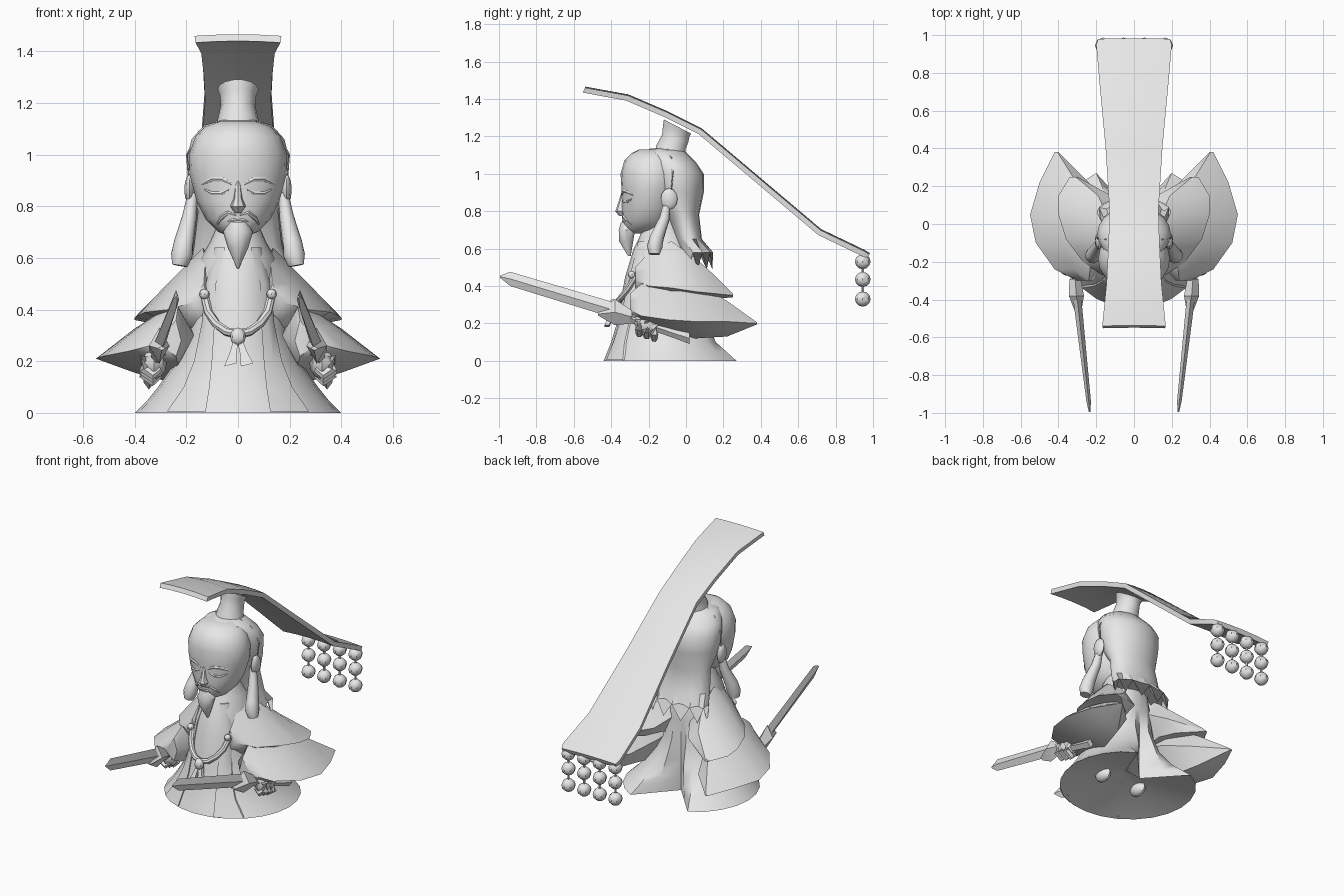
import bpy, bmesh, math
from mathutils import Vector

if "Cube" in bpy.data.objects:
    bpy.data.objects.remove(bpy.data.objects["Cube"])

clay = bpy.data.materials.new("plain grey")
clay.use_nodes = True
clay.diffuse_color = (0.8, 0.8, 0.8, 1)
clay.node_tree.nodes["Principled BSDF"].inputs["Base Color"].default_value = (0.8, 0.8, 0.8, 1)


def skin(name, sections, mirror=False, angle=40):
    """Join matching closed sections into one capped solid."""
    bm = bmesh.new()
    rows = [[bm.verts.new(p) for p in s] for s in sections]
    n = len(rows[0])
    for a, b in zip(rows, rows[1:]):
        for i in range(n):
            j = (i + 1) % n
            bm.faces.new((a[i], a[j], b[j], b[i]))
    bm.faces.new(rows[0])
    bm.faces.new(rows[-1])
    bmesh.ops.recalc_face_normals(bm, faces=bm.faces)
    mesh = bpy.data.meshes.new(name)
    bm.to_mesh(mesh)
    bm.free()
    mesh.materials.append(clay)
    obj = bpy.data.objects.new(name, mesh)
    bpy.context.collection.objects.link(obj)
    if mirror:
        obj.modifiers.new("Mirror", "MIRROR").use_mirror_merge = False
    bpy.ops.object.select_all(action="DESELECT")
    obj.select_set(True)
    bpy.context.view_layer.objects.active = obj
    bpy.ops.object.shade_smooth_by_angle(angle=math.radians(angle))
    return obj


def rings(rows, n=16, x=0):
    """Stack ellipses given as (z, half width, front y, back y)."""
    turns = [math.tau * i / n for i in range(n)]
    return [[(x + rx * math.cos(a), (y0 + y1) / 2 + (y1 - y0) / 2 * math.sin(a), z) for a in turns]
            for z, rx, y0, y1 in rows]


def loft(name, rows, n=16, x=0, mirror=False):
    return skin(name, rings(rows, n, x), mirror)


def front_y(rows, x, z):
    """Front surface of a loft at a given x and z."""
    rows = sorted(rows)
    for a, b in zip(rows, rows[1:]):
        if a[0] <= z <= b[0]:
            t = (z - a[0]) / (b[0] - a[0])
            rx, y0, y1 = [p + (q - p) * t for p, q in zip(a[1:], b[1:])]
            s = math.sqrt(max(0.05, 1 - (x / rx) ** 2))
            return (y0 + y1) / 2 - (y1 - y0) / 2 * s
    return rows[0][2]


def tube(name, path, mirror=False, n=8):
    """Round tube through (x, y, z, radius) points."""
    pts = [Vector(p[:3]) for p in path]
    sections = []
    for k, p in enumerate(pts):
        d = pts[min(k + 1, len(pts) - 1)] - pts[max(k - 1, 0)]
        q = d.to_track_quat("Z", "Y")
        sections.append([p + q @ Vector((math.cos(math.tau * i / n), math.sin(math.tau * i / n), 0)) * path[k][3]
                         for i in range(n)])
    return skin(name, sections, mirror)


def ball(name, x, y, z, rx, ry, rz, mirror=False, n=8):
    rows = [(z - rz * math.cos(math.pi * k / 6), rx * s, y - ry * s, y + ry * s)
            for k in range(7) for s in [max(0.05, math.sin(math.pi * k / 6))]]
    return loft(name, rows, n, x, mirror)


def blade(name, rows):
    """Diamond bar along y from (x, y, z, half height, half thickness)."""
    return skin(name, [[(x - t, y, z), (x, y, z + h), (x + t, y, z), (x, y, z - h)]
                       for x, y, z, h, t in rows], True, 20)


def sleeve(name, rows):
    """Pointed lens sections along y: inner x, outer x, inner z, edge z, top, bottom."""
    sections = []
    for y, xi, xo, zi, ze, top, bot in rows:
        w = xo - xi
        sections.append([(xi, y, zi), (xi + w * .25, y, top), (xi + w * .62, y, top * .55 + ze * .45),
                         (xo, y, ze), (xi + w * .62, y, bot * .6 + ze * .4), (xi + w * .25, y, bot)])
    return skin(name, sections, True, 50)


# Robe with a hollow underside, its back split into two pointed tails
robe = [(0, .40, -.44, .33), (.05, .35, -.42, .26), (.1, .31, -.40, .2), (.2, .24, -.37, .12),
        (.32, .19, -.35, .08), (.45, .165, -.325, .07), (.6, .145, -.28, .05),
        (.66, .11, -.25, .01), (.75, .07, -.22, -.05)]
skin("robe", [[(x, min(y, .05 + 1.1 * abs(x)), z) for x, y, z in ring]
              for ring in rings([(.1, .02, -.1, -.06)] + robe, 24)])
ball("foot", .13, -.12, .05, .035, .06, .04, True)

# Robe lapels laid on the front surface
lapel = []
for z, x, w in ((.005, .2, .075), (.1, .16, .05), (.2, .135, .035), (.35, .115, .025), (.5, .105, .02), (.64, .07, .02)):
    lapel.append([(x + side * w, front_y(robe, x + side * w, z) + dy, z)
                  for side, dy in ((-1, .01), (-1, -.008), (0, -.01), (1, -.008), (1, .01))])
skin("lapel", lapel, True)

# Rope belt with knot and tails
tube("rope_belt", [(x, front_y(robe, x, z) - .02, z, .017)
                   for x, z in ((.0, .305), (.045, .315), (.085, .345), (.115, .39), (.13, .46))], True)
ball("rope_knob", .13, -.29, .46, .02, .02, .02, True)
ball("belt_knot", 0, -.39, .295, .03, .025, .035)
for name, x0, x1 in (("left_tail", .008, .035), ("right_tail", -.008, -.03)):
    tail = []
    for t, w in ((0, .01), (.5, .014), (1, .024)):
        x, y, z = x0 + (x1 - x0) * t, -.395 - .04 * t, .28 - .1 * t
        tail.append([(x - w, y, z), (x + w, y, z + .012 * t), (x + w, y + .025, z + .012 * t), (x - w, y + .025, z)])
    skin(name, tail)

# Two tiers of wide pointed sleeves
sleeve("upper_sleeve", [
    (-.27, .12, .17, .45, .43, .50, .38), (-.20, .08, .27, .50, .40, .58, .30),
    (-.08, .06, .36, .50, .39, .64, .30), (.05, .06, .40, .45, .37, .55, .33),
    (.15, .12, .40, .40, .36, .46, .33), (.25, .30, .34, .35, .35, .36, .34)])
sleeve("lower_sleeve", [
    (-.30, .22, .30, .28, .27, .36, .22), (-.24, .17, .42, .30, .24, .41, .19),
    (-.10, .15, .52, .30, .22, .43, .16), (.05, .16, .55, .28, .21, .42, .12),
    (.22, .24, .50, .23, .21, .32, .13), (.38, .40, .42, .20, .20, .205, .195)])

# Swords and hands
blade("sword_blade", [(.235, -.995, .45, .005, .004), (.24, -.94, .438, .038, .012), (.30, -.40, .275, .042, .022)])
blade("sword_guard", [(.295, -.47, .25, .008, .015), (.305, -.38, .26, .07, .04), (.312, -.29, .235, .035, .03)])
blade("sword_grip", [(.31, -.32, .235, .025, .022), (.34, -.06, .145, .025, .02), (.345, .02, .12, .03, .022)])
ball("hand", .325, -.21, .2, .05, .065, .07, True)
tube("thumb", [(.29, -.22, .23, .02), (.29, -.27, .24, .02), (.325, -.285, .23, .012)], True)
for i in range(3):
    y, z = -.25 + i * .04, .02 - i * .012
    tube("finger", [(.36, y, .2 + z, .022), (.365, y, .15 + z, .022), (.33, y, .125 + z, .02), (.3, y, .15 + z, .012)], True, 6)

# Head
head = [(.68, .02, -.31, -.2), (.70, .075, -.33, -.12), (.75, .125, -.34, -.08), (.82, .16, -.345, -.05),
        (.92, .187, -.345, -.03), (1.0, .19, -.35, -.02), (1.07, .165, -.33, -.03),
        (1.11, .125, -.29, -.05), (1.13, .07, -.25, -.08)]
loft("head", head, 20)
loft("nose", [(.90, .01, -.345, -.31), (.83, .018, -.368, -.31), (.80, .03, -.378, -.31), (.775, .014, -.358, -.31)], 8)
loft("beard", [(.74, .035, -.35, -.28), (.70, .058, -.362, -.27), (.64, .04, -.36, -.28), (.56, .004, -.31, -.295)], 10)


def face_line(name, points, r):
    tube(name, [(x, front_y(head, x, z) + .002, z, r * s)
                for (x, z), s in zip(points, (.4, 1, 1, .4))], True, 6)


face_line("eyebrow", ((.025, .885), (.06, .905), (.1, .905), (.14, .885)), .01)
face_line("eyelid", ((.035, .865), (.065, .85), (.1, .85), (.13, .865)), .008)
face_line("moustache", ((.008, .765), (.04, .775), (.065, .755), (.08, .73)), .009)
face_line("lips", ((0, .745), (.012, .747), (.025, .745), (.04, .74)), .007)

# Ears, side locks and cap cord
ball("ear", .188, -.09, .865, .02, .045, .058, True)
tube("side_lock", [(.175, -.1, .85, .02), (.188, -.115, .76, .028), (.21, -.155, .66, .038),
                   (.218, -.168, .61, .042), (.225, -.17, .57, .03)], True, 10)
tube("cap_cord", [(.08, -.1, 1.13, .004), (.15, -.08, 1.09, .004), (.198, -.07, 1.0, .004), (.19, -.08, .9, .004)], True, 6)

# Long hair whose last ring is ragged
hair = rings([(1.135, .06, -.19, -.03), (1.115, .13, -.23, .0), (1.06, .18, -.21, .055), (1.0, .195, -.2, .095),
              (.9, .185, -.18, .095), (.78, .155, -.1, .07), (.65, .17, -.06, .085), (.49, .195, -.02, .145)], 20)
hair[-1] = [(x, y, z + .09 * (i % 2)) for i, (x, y, z) in enumerate(hair[-1])]
skin("hair", hair)

# Crown tube, tilting back to meet the board
tube_rows = rings([(1.09, .09, -.175, .0), (1.14, .078, -.16, .0), (1.19, .067, -.13, .015),
                   (1.23, .07, -.125, .02), (1.26, .08, -.12, .03)], 14)
skin("crown_tube", [[(x, y, z - (y + .06) * .13 * k) for x, y, z in ring] for k, ring in enumerate(tube_rows)])

# Long curved board
board = []
for y, z, w in ((-.54, 1.46, .168), (-.31, 1.418, .145), (-.1, 1.328, .135), (.08, 1.238, .13),
                (.4, .968, .15), (.72, .698, .18), (.95, .588, .2), (.98, .57, .19)):
    top = [(w * t, y + .003 * (1 - t * t), z + .006 * (1 - t * t)) for t in (-1, -.5, 0, .5, 1)]
    board.append(top + [(x * .98, a - .012, b - .026) for x, a, b in reversed(top)])
skin("crown_board", board, angle=45)

# Four strings of beads
for x in (-.165, -.055, .055, .165):
    tube("bead_cord", [(x, .945, .59, .007), (x, .945, .34, .007)], n=6)
    for z in (.53, .435, .33):
        ball("bead", x, .945, z, .042, .042, .04)
